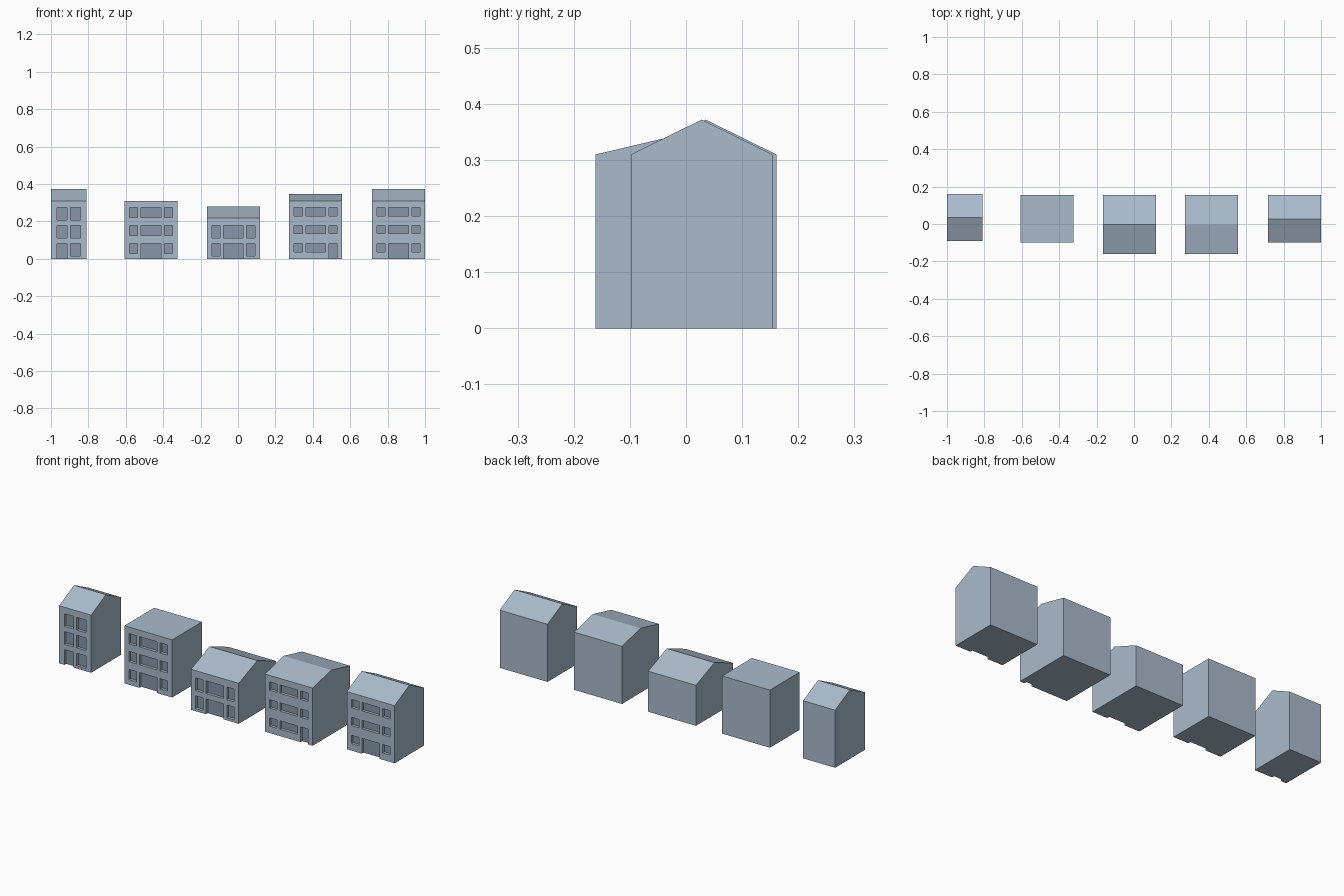
import bpy, bmesh

if "Cube" in bpy.data.objects:
    bpy.data.objects.remove(bpy.data.objects["Cube"])

RECESS = 0.015
ROW_TOPS = (0.082, 0.179, 0.275)     # top edge of each storey's openings
NARROW = [(-0.064, -0.009), (0.009, 0.064)]
WIDE = [(-0.115, -0.071), (-0.0525, 0.0525), (0.071, 0.115)]

# name, centre x, width, y front, y back, wall height, ridge height,
# window columns, storeys, window height, door column
HOUSES = [
    ("narrow_house", -0.905, 0.19, -0.091, 0.161, 0.31, 0.372, NARROW, 3, 0.068, 0),
    ("flat_roof_house", -0.465, 0.284, -0.098, 0.154, 0.31, None, WIDE, 3, 0.055, 1),
    ("two_storey_house", -0.025, 0.284, -0.161, 0.154, 0.218, 0.28, WIDE, 2, 0.068, 1),
    ("low_gable_house", 0.415, 0.284, -0.161, 0.154, 0.31, 0.347, WIDE, 3, 0.045, 2),
    ("gable_house", 0.858, 0.284, -0.098, 0.154, 0.31, 0.372, WIDE, 3, 0.045, 1),
]


def make_material(name, color):
    mat = bpy.data.materials.new(name)
    mat.diffuse_color = (*color, 1)
    mat.use_nodes = True
    mat.node_tree.nodes["Principled BSDF"].inputs["Base Color"].default_value = mat.diffuse_color
    return mat


wall_mat = make_material("wall_blue_grey", (0.402, 0.497, 0.604))
pane_mat = make_material("pane_dark_grey", (0.246, 0.310, 0.390))


def make_object(name, bm):
    bmesh.ops.recalc_face_normals(bm, faces=bm.faces)
    mesh = bpy.data.meshes.new(name)
    bm.to_mesh(mesh)
    bm.free()
    obj = bpy.data.objects.new(name, mesh)
    bpy.context.collection.objects.link(obj)
    return obj


def extrude_profile(bm, profile, x0, x1):
    """Extrude a closed (y, z) profile along x."""
    face = bm.faces.new([bm.verts.new((x0, y, z)) for y, z in profile])
    ext = bmesh.ops.extrude_face_region(bm, geom=[face])
    moved = [v for v in ext["geom"] if isinstance(v, bmesh.types.BMVert)]
    bmesh.ops.translate(bm, verts=moved, vec=(x1 - x0, 0, 0))


def build_house(name, cx, width, y0, y1, wall, ridge, cols, storeys, win_h, door):
    # Walls and roof as one gable profile
    profile = [(y0, 0), (y1, 0), (y1, wall), (y0, wall)]
    if ridge:
        profile.insert(3, ((y0 + y1) / 2, ridge))
    bm = bmesh.new()
    extrude_profile(bm, profile, cx - width / 2, cx + width / 2)
    house = make_object(name, bm)

    # Recessed windows and door
    bm = bmesh.new()
    for row in range(storeys):
        top = ROW_TOPS[row]
        for i, (a, b) in enumerate(cols):
            low = -0.02 if row == 0 and i == door else top - win_h
            ya, yb = y0 - 0.02, y0 + RECESS
            extrude_profile(bm, [(ya, low), (yb, low), (yb, top), (ya, top)],
                            cx + a, cx + b)
    cutter = make_object(name + "_openings", bm)
    cutter.hide_render = True

    # Cut the openings, keep the result, drop the cutter
    mod = house.modifiers.new("openings", 'BOOLEAN')
    mod.operation = 'DIFFERENCE'
    mod.solver = 'EXACT'
    mod.object = cutter
    graph = bpy.context.evaluated_depsgraph_get()
    mesh = bpy.data.meshes.new_from_object(house.evaluated_get(graph))
    house.modifiers.clear()
    house.data = mesh
    bpy.data.objects.remove(cutter)

    # Darker panes at the back of each recess
    mesh.materials.clear()
    mesh.materials.append(wall_mat)
    mesh.materials.append(pane_mat)
    for face in mesh.polygons:
        is_pane = face.normal.y < -0.99 and abs(face.center.y - y0 - RECESS) < 0.002
        face.material_index = int(is_pane)


for spec in HOUSES:
    build_house(*spec)
